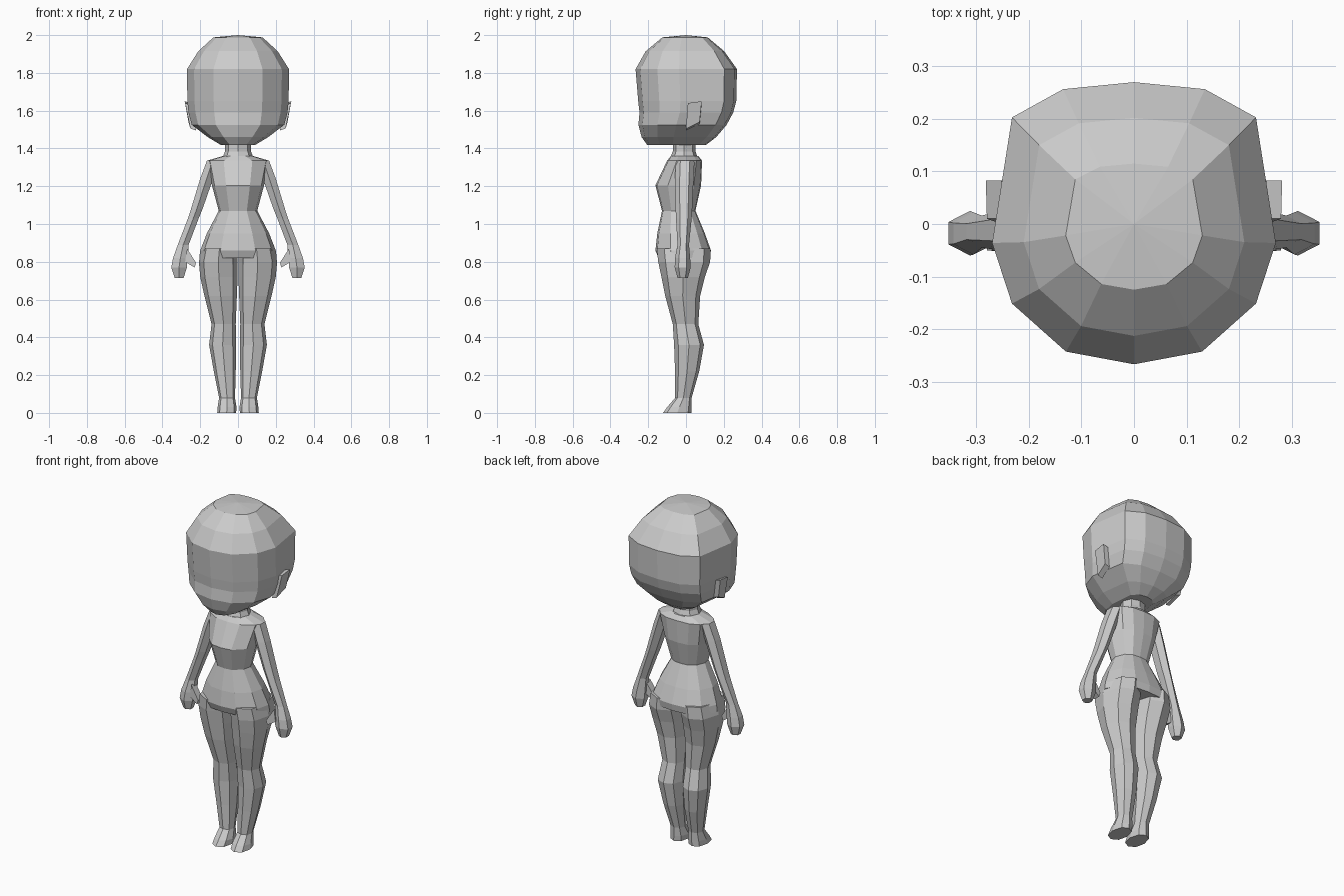
import bpy, bmesh

cube = bpy.data.objects.get("Cube")
if cube:
    bpy.data.objects.remove(cube, do_unlink=True)

grey = bpy.data.materials.new("plain_grey")
grey.use_nodes = True
tone = (0.6, 0.6, 0.6, 1)
grey.diffuse_color = tone
grey.node_tree.nodes["Principled BSDF"].inputs["Base Color"].default_value = tone

# Half cross-sections from front centre to back centre, in unit size
SKULL = [(0, -1), (.48, -.91), (.86, -.57), (1, -.14), (.86, .75), (.5, .95), (0, 1)]
TRUNK = [(0, -1), (.46, -.93), (.9, -.45), (1, .1), (.8, .68), (.45, .95), (0, 1)]
LIMB = [(0, -1), (.75, -.72), (1, 0), (.7, .75), (0, 1)]
ARM = [(0, -1), (.9, -.5), (.9, .5), (0, 1)]


def finish(name, bm, mirror=False):
    """Turn the mesh into a flat-shaded object, optionally with its mirror twin."""
    bmesh.ops.recalc_face_normals(bm, faces=bm.faces)
    mesh = bpy.data.meshes.new(name)
    bm.to_mesh(mesh)
    bm.free()
    mesh.materials.append(grey)
    obj = bpy.data.objects.new(name, mesh)
    bpy.context.collection.objects.link(obj)
    if mirror:
        obj.modifiers.new("Mirror", 'MIRROR').use_mirror_merge = False
    return obj


def loft(name, shape, rings, mirror=False, tip=None):
    """Skin rings given as (z, x min, x max, y front, y back)."""
    bm = bmesh.new()
    outline = shape + [(-u, v) for u, v in shape[-2:0:-1]]
    n = len(outline)
    loops = []
    for z, x0, x1, y0, y1 in rings:
        loops.append([bm.verts.new(((x0 + x1) / 2 + u * (x1 - x0) / 2,
                                    (y0 + y1) / 2 + v * (y1 - y0) / 2, z))
                      for u, v in outline])
    for a, b in zip(loops, loops[1:]):
        for i in range(n):
            j = (i + 1) % n
            bm.faces.new((a[i], a[j], b[j], b[i]))
    bm.faces.new(loops[-1])
    if tip:
        peak = bm.verts.new(tip)
        for i in range(n):
            bm.faces.new((loops[0][i], loops[0][(i + 1) % n], peak))
    else:
        bm.faces.new(loops[0])
    return finish(name, bm, mirror)


def wedge(name, quad, offset):
    """Plate between a quad and its shifted copy, on both sides."""
    bm = bmesh.new()
    a = [bm.verts.new(p) for p in quad]
    b = [bm.verts.new([c + d for c, d in zip(p, offset)]) for p in quad]
    bm.faces.new(a)
    bm.faces.new(b)
    for i in range(4):
        j = (i + 1) % 4
        bm.faces.new((a[i], a[j], b[j], b[i]))
    return finish(name, bm, True)


def sym(rows):
    """Rings centred on x = 0, given as (z, half width, y front, y back)."""
    return [(z, -w, w, f, b) for z, w, f, b in rows]


# Head with a rounded crown, full face and narrow chin
loft("head", SKULL, sym([
    (1.988, .13, -.125, .115), (1.915, .21, -.213, .202),
    (1.82, .27, -.267, .27), (1.65, .268, -.253, .266),
    (1.59, .262, -.246, .25), (1.525, .245, -.252, .215),
    (1.46, .16, -.235, .16), (1.418, .09, -.205, .105)]), tip=(0, 0, 2))

# Ears
wedge("ears", [(.28, .01, 1.64), (.282, .083, 1.65), (.262, .072, 1.54), (.252, 0, 1.505)],
      (-.03, 0, -.01))

# Neck
loft("neck", LIMB, sym([(1.47, .068, -.07, .05), (1.385, .068, -.07, .05),
                        (1.345, .085, -.085, .065)]))

# Torso from shoulders through chest and waist to hips
loft("torso", TRUNK, sym([
    (1.36, .08, -.08, .065), (1.335, .165, -.1, .085),
    (1.205, .138, -.162, .08), (1.07, .102, -.127, .05),
    (.95, .165, -.152, .1), (.86, .2, -.162, .132), (.82, .205, -.145, .125)]))

# Legs and feet
loft("legs", LIMB, [
    (.87, .004, .192, -.155, .13), (.8, .002, .207, -.147, .128),
    (.72, .002, .2, -.13, .1), (.62, .006, .178, -.11, .075),
    (.47, .012, .14, -.07, .065), (.36, .01, .153, -.063, .095),
    (.22, .012, .128, -.058, .07), (.08, .016, .1, -.057, .03),
    (.03, .008, .108, -.1, .03), (0, .01, .11, -.122, .03)], True)

# Arms and hands
loft("arms", ARM, [
    (1.335, .1, .168, -.055, .045), (1.24, .128, .204, -.058, .04),
    (1.08, .184, .252, -.055, .033), (1.03, .205, .268, -.053, .03),
    (.89, .258, .322, -.045, .016), (.82, .262, .348, -.058, .022),
    (.77, .266, .358, -.06, .025), (.715, .285, .338, -.045, .01)], True)

# Thumbs
wedge("thumbs", [(.27, -.05, .87), (.222, -.055, .795), (.23, -.055, .77), (.28, -.05, .8)],
      (0, .04, 0))
